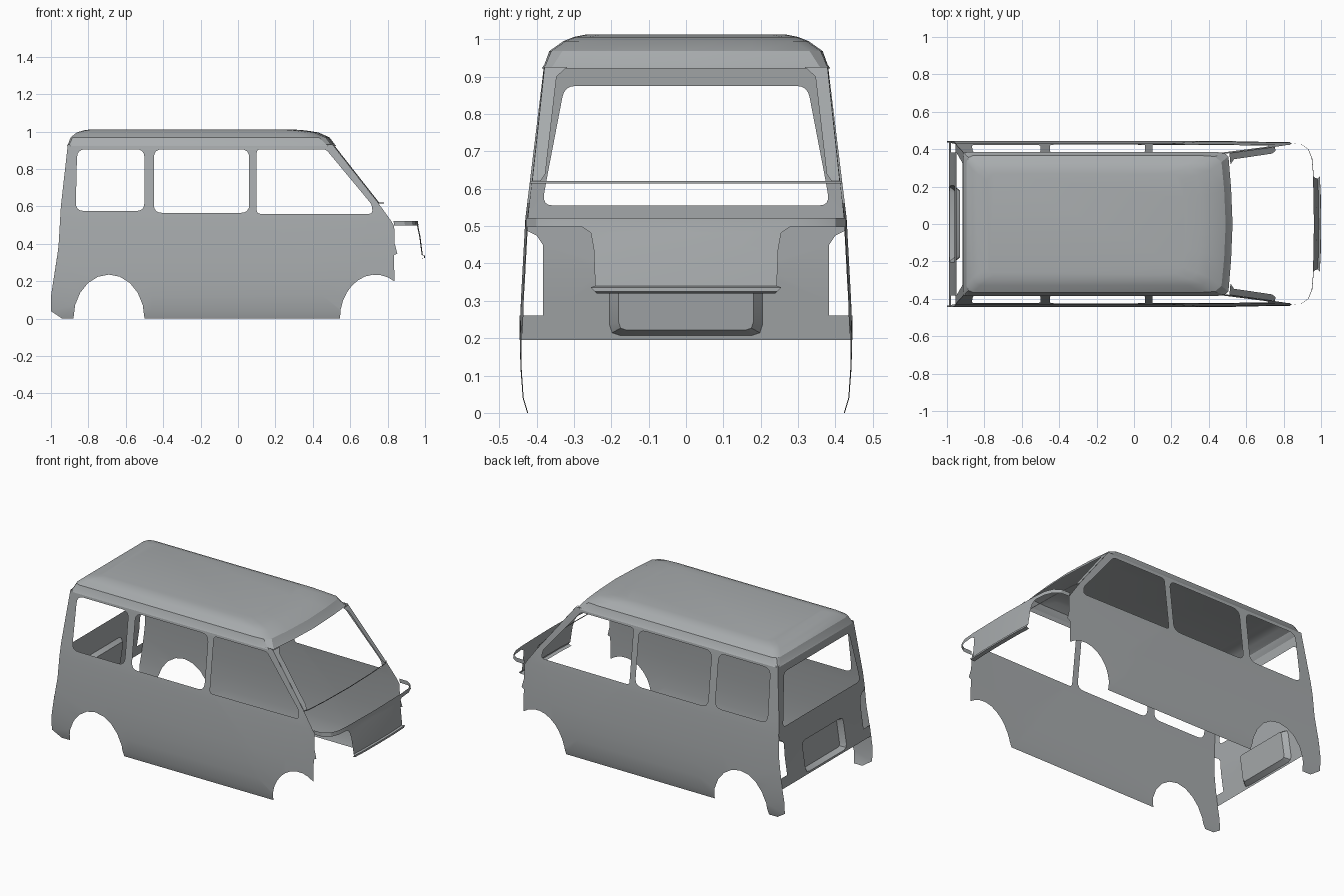
import bpy, bmesh, math
from mathutils import Vector

cube = bpy.data.objects.get("Cube")
if cube:
    bpy.data.objects.remove(cube)

paint = bpy.data.materials.new("body_grey")
paint.use_nodes = True
GREY = (0.39, 0.41, 0.42, 1)
paint.diffuse_color = GREY
paint.node_tree.nodes["Principled BSDF"].inputs["Base Color"].default_value = GREY


def finish(name, bm):
    bmesh.ops.remove_doubles(bm, verts=bm.verts, dist=0.0005)
    bmesh.ops.recalc_face_normals(bm, faces=bm.faces)
    mesh = bpy.data.meshes.new(name)
    bm.to_mesh(mesh)
    bm.free()
    mesh.materials.append(paint)
    ob = bpy.data.objects.new(name, mesh)
    bpy.context.collection.objects.link(ob)
    bpy.ops.object.select_all(action="DESELECT")
    ob.select_set(True)
    bpy.context.view_layer.objects.active = ob
    bpy.ops.object.shade_smooth_by_angle(angle=math.radians(25))
    return ob


def at(table, z):
    """Read a height profile, a list of (height, value), at z."""
    for (z0, a), (z1, b) in zip(table, table[1:]):
        if z <= z1:
            return a + (b - a) * max(0, (z - z0) / (z1 - z0))
    return table[-1][1]


def rounded(points, r, steps=4):
    """Polygon with each corner turned into a short curve."""
    out = []
    pts = [Vector(p) for p in points]
    for i, p in enumerate(pts):
        a = p + (pts[i - 1] - p).normalized() * r
        b = p + (pts[(i + 1) % len(pts)] - p).normalized() * r
        for k in range(steps + 1):
            t = k / steps
            out.append(a * (1 - t) ** 2 + p * 2 * t * (1 - t) + b * t * t)
    return out


def arch(cx, rx, rz, start, end, n=10):
    """Wheel arch as part of an ellipse, angles in degrees."""
    angles = [math.radians(start + (end - start) * i / n) for i in range(n + 1)]
    return [(cx + rx * math.cos(a), rz * math.sin(a)) for a in angles]


def panel(name, loops, place, cuts):
    """Sheet with openings, creased at the cut heights and bent by place."""
    bm = bmesh.new()
    for loop in loops:
        vs = [bm.verts.new((p[0], 0, p[1])) for p in loop]
        for i, v in enumerate(vs):
            bm.edges.new((vs[i - 1], v))
    bmesh.ops.triangle_fill(bm, edges=bm.edges[:], use_beauty=True, normal=(0, 1, 0))
    for z in cuts:
        bmesh.ops.bisect_plane(bm, geom=bm.verts[:] + bm.edges[:] + bm.faces[:],
                               plane_co=(0, 0, z), plane_no=(0, 0, 1))
    for v in bm.verts:
        v.co = place(v.co.x, v.co.z)
    return finish(name, bm)


def loft(name, rows, closed=False, cap=False):
    """Sheet drawn through rows of points."""
    bm = bmesh.new()
    grid = [[bm.verts.new(p) for p in row] for row in rows]
    for a, b in zip(grid, grid[1:]):
        for i in range(0 if closed else 1, len(a)):
            bm.faces.new((a[i - 1], a[i], b[i], b[i - 1]))
    if cap:
        bm.faces.new(grid[-1])
    return finish(name, bm)


def both(half):
    """Mirror a row of points from +y to -y, in running order."""
    return half + [(x, -y, z) for x, y, z in reversed(half) if y > 0]


# Height profiles of the body half-width and of the tail
WIDTH = [(0, 0.425), (0.04, 0.437), (0.12, 0.443), (0.2, 0.445), (0.3, 0.442),
         (0.52, 0.43), (0.93, 0.38)]
TAIL = [(0, -0.94), (0.04, -1), (0.12, -1), (0.3, -0.972), (0.38, -0.96),
        (0.6, -0.947), (0.93, -0.91)]
side_cuts = [z for z, _ in WIDTH[1:-1]]

# Body sides with wheel arches and three windows each
outline = [(x, z) for z, x in reversed(TAIL)]
outline += arch(-0.69, 0.19, 0.235, 180, 0)
outline += arch(0.735, 0.19, 0.235, 180, 58)
outline += [(0.835, 0.34), (0.852, 0.347), (0.838, 0.4), (0.835, 0.495),
            (0.82, 0.52), (0.752, 0.615), (0.505, 0.93)]
windows = [
    rounded([(-0.868, 0.575), (-0.5, 0.575), (-0.5, 0.905), (-0.86, 0.905)], 0.045),
    rounded([(-0.45, 0.565), (0.06, 0.565), (0.06, 0.905), (-0.45, 0.905)], 0.045),
    rounded([(0.1, 0.56), (0.72, 0.56), (0.715, 0.61), (0.47, 0.905), (0.1, 0.905)], 0.02),
]


def side_width(x, z):
    return at(WIDTH, z) - 0.008 * max(0, x - 0.4) / 0.45


for name, s in (("left", 1), ("right", -1)):
    panel(name + "_side", [outline] + windows,
          lambda x, z: (x, s * side_width(x, z), z), side_cuts)

# Tail panel with rear window, lamp cut-outs and a plate recess
half = [(0.445, 0.195), (0.445, 0.26), (0.383, 0.26), (0.383, 0.45), (0.4, 0.475),
        (0.43, 0.49), (0.43, 0.52), (0.38, 0.93)]
tail_outline = half + [(-y, z) for y, z in reversed(half)]
rear_window = rounded([(-0.385, 0.555), (0.385, 0.555), (0.372, 0.63), (0.325, 0.875),
                       (-0.325, 0.875), (-0.372, 0.63)], 0.03)


def recess_ring(w, low, high, r):
    return rounded([(-w, low), (w, low), (w, high), (-w, high)], r, 2)


rim = recess_ring(0.205, 0.207, 0.4, 0.03)
floor = recess_ring(0.18, 0.222, 0.385, 0.02)
panel("tail_panel", [tail_outline, rear_window, rim],
      lambda y, z: (at(TAIL, z), y, z), [z for z, _ in TAIL[3:-1]])
loft("plate_recess", [[(at(TAIL, z), y, z) for y, z in rim],
                      [(at(TAIL, z) + 0.03, y, z) for y, z in floor]], True, True)


# Roof: stacked rings with a bowed front edge and cut corners
def roof_ring(z, w, back, front, c):
    edge = [(front, 0, z), (front - 0.008, w * 0.5, z), (front - 0.022, w - c, z),
            (front - 0.022 - c, w - c * 0.15, z), (front - 0.1 - c, w, z),
            (back + c, w, z), (back + c * 0.3, w - c * 0.3, z), (back, w - c, z)]
    return edge + [(x, -y, z) for x, y, z in reversed(edge[1:])]


loft("roof", [roof_ring(0.922, 0.386, -0.914, 0.527, 0.025),
              roof_ring(0.932, 0.379, -0.909, 0.517, 0.025),
              roof_ring(0.968, 0.366, -0.895, 0.49, 0.035),
              roof_ring(0.995, 0.328, -0.862, 0.43, 0.04),
              roof_ring(1.006, 0.3, -0.825, 0.36, 0.04),
              roof_ring(1.012, 0.27, -0.785, 0.28, 0.04)], True, True)

# Windscreen pillars and the thin sill between them
for name, s in (("left", 1), ("right", -1)):
    rows = []
    for z, x, inset in ((0.925, 0.51, 0.06), (0.9, 0.529, 0.035), (0.64, 0.733, 0.033),
                        (0.615, 0.752, 0.02)):
        y = side_width(x, z)
        rows.append([(x, s * y, z), (x + 0.006, s * (y - inset), z)])
    loft(name + "_windscreen_pillar", rows)
sill = [(0.752, 0.418), (0.765, 0.38), (0.775, 0.22), (0.78, 0)]
loft("windscreen_sill", [both([(x, y, z) for x, y in sill]) for z in (0.614, 0.62)])

# Nose band wrapping around the front
band = [(0.832, 0.43), (0.89, 0.428), (0.93, 0.4), (0.95, 0.35), (0.957, 0.27), (0.962, 0)]
loft("nose_band", [both([(x + dx, y, z) for x, y in band])
                   for z, dx in ((0.522, 0), (0.51, 0.001), (0.497, 0.003))])

# Front centre panel with a folded lower lip
nose = [(0.963, 0.28, 0.499), (0.966, 0.255, 0.482), (0.975, 0.247, 0.44),
        (0.988, 0.243, 0.34), (0.999, 0.255, 0.336), (1.0, 0.245, 0.325), (0.978, 0.24, 0.32)]
loft("nose_panel", [both([(x - 0.006, w, z), (x - 0.001, w * 0.6, z), (x, 0, z)])
                    for x, w, z in nose])
